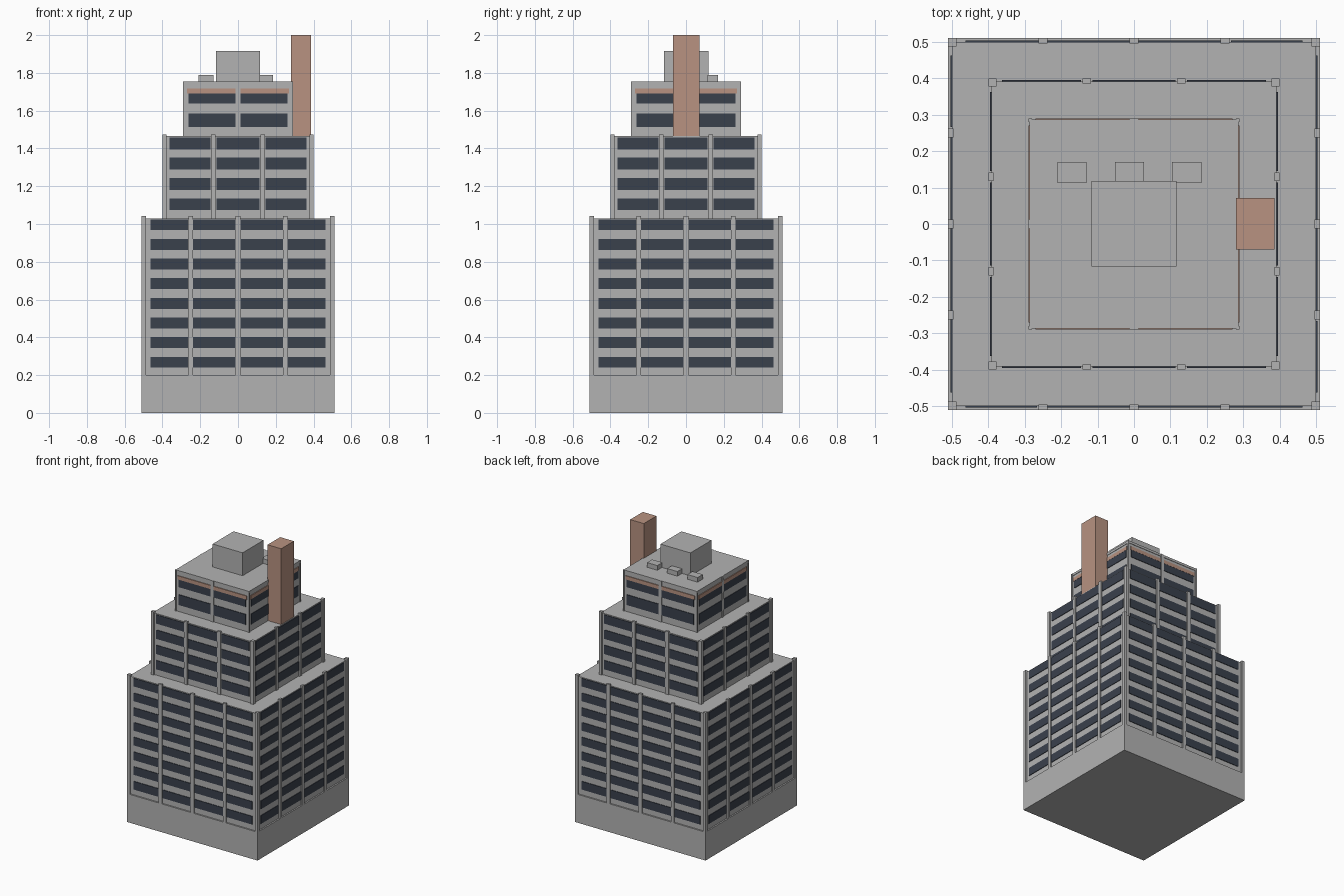
import bpy, bmesh
from mathutils import Matrix, Vector
from math import pi

cube = bpy.data.objects.get("Cube")
if cube:
    bpy.data.objects.remove(cube, do_unlink=True)


def material(name, rgb):
    m = bpy.data.materials.new(name)
    m.use_nodes = True
    m.diffuse_color = (*rgb, 1)
    m.node_tree.nodes["Principled BSDF"].inputs["Base Color"].default_value = (*rgb, 1)
    return m


STONE = material("grey stone", (0.45, 0.45, 0.45))
GLASS = material("dark glass", (0.042, 0.052, 0.073))
CLAY = material("pale clay", (0.48, 0.29, 0.22))


def add_box(bm, x, y, z, turn=0):
    """Box from three (low, high) ranges, turned about the vertical axis."""
    size = Vector(b - a for a, b in (x, y, z))
    mid = Vector((a + b) / 2 for a, b in (x, y, z))
    bmesh.ops.create_cube(bm, size=1, matrix=Matrix.Rotation(turn, 4, "Z")
                          @ Matrix.Translation(mid) @ Matrix.Diagonal((*size, 1)))


def make(name, mat, boxes, turns=1):
    """One object from boxes, repeated on each of the given number of sides."""
    bm = bmesh.new()
    for side in range(turns):
        for b in boxes:
            add_box(bm, *b, turn=side * pi / 2)
    mesh = bpy.data.meshes.new(name)
    bm.to_mesh(mesh)
    bm.free()
    mesh.materials.append(mat)
    obj = bpy.data.objects.new(name, mesh)
    bpy.context.collection.objects.link(obj)


def tier(name, half, wall, corner, z0, top, roof, posts, bays, rows):
    """Storey block with corner posts, piers and window strips on four sides."""
    make(name + "_wall", STONE, [((-wall, wall), (-wall, wall), (z0, roof))])
    make(name + "_corner_posts", STONE,
         [((-half, -corner), (-half, -corner), (z0, top))], 4)
    make(name + "_piers", STONE,
         [((p - 0.012, p + 0.012), (-half, -wall + 0.005), (z0, top)) for p in posts], 4)
    make(name + "_windows", GLASS,
         [(bay, (-wall - 0.004, -wall + 0.002), row) for bay in bays for row in rows], 4)


def rows(first, step, count, height):
    return [(first + i * step, first + i * step + height) for i in range(count)]


# Plinth and three stepped tiers
make("plinth", STONE, [((-0.51, 0.51), (-0.51, 0.51), (0, 0.2))])
tier("lower_tier", 0.51, 0.5, 0.488, 0.2, 1.042, 1.03, (-0.25, 0, 0.25),
     [(-0.462, -0.266), (-0.24, -0.012), (0.012, 0.24), (0.262, 0.462)],
     rows(0.239, 0.104, 8, 0.058))
tier("middle_tier", 0.4, 0.391, 0.378, 1.03, 1.475, 1.465, (-0.13, 0.13),
     [(-0.362, -0.146), (-0.114, 0.114), (0.146, 0.362)],
     rows(1.073, 0.1075, 4, 0.063))
tier("upper_tier", 0.29, 0.284, 0.28, 1.465, 1.755, 1.75, (0,),
     [(-0.262, -0.012), (0.012, 0.262)],
     [(1.513, 1.586), (1.639, 1.692)])

# Clay band under the top cornice
make("cornice_band", CLAY, [((-0.27, 0.27), (-0.289, -0.282), (1.692, 1.718))], 4)
make("cornice", STONE, [((-0.287, 0.287), (-0.287, 0.287), (1.738, 1.755))])

# Rooftop
make("penthouse", STONE, [((-0.117, 0.117), (-0.116, 0.118), (1.75, 1.917))])
make("roof_units", STONE,
     [((x - 0.04, x + 0.04), (0.113, 0.17), (1.75, 1.788)) for x in (-0.17, -0.012, 0.145)])
make("chimney", CLAY, [((0.28, 0.386), (-0.07, 0.071), (1.46, 2))])
